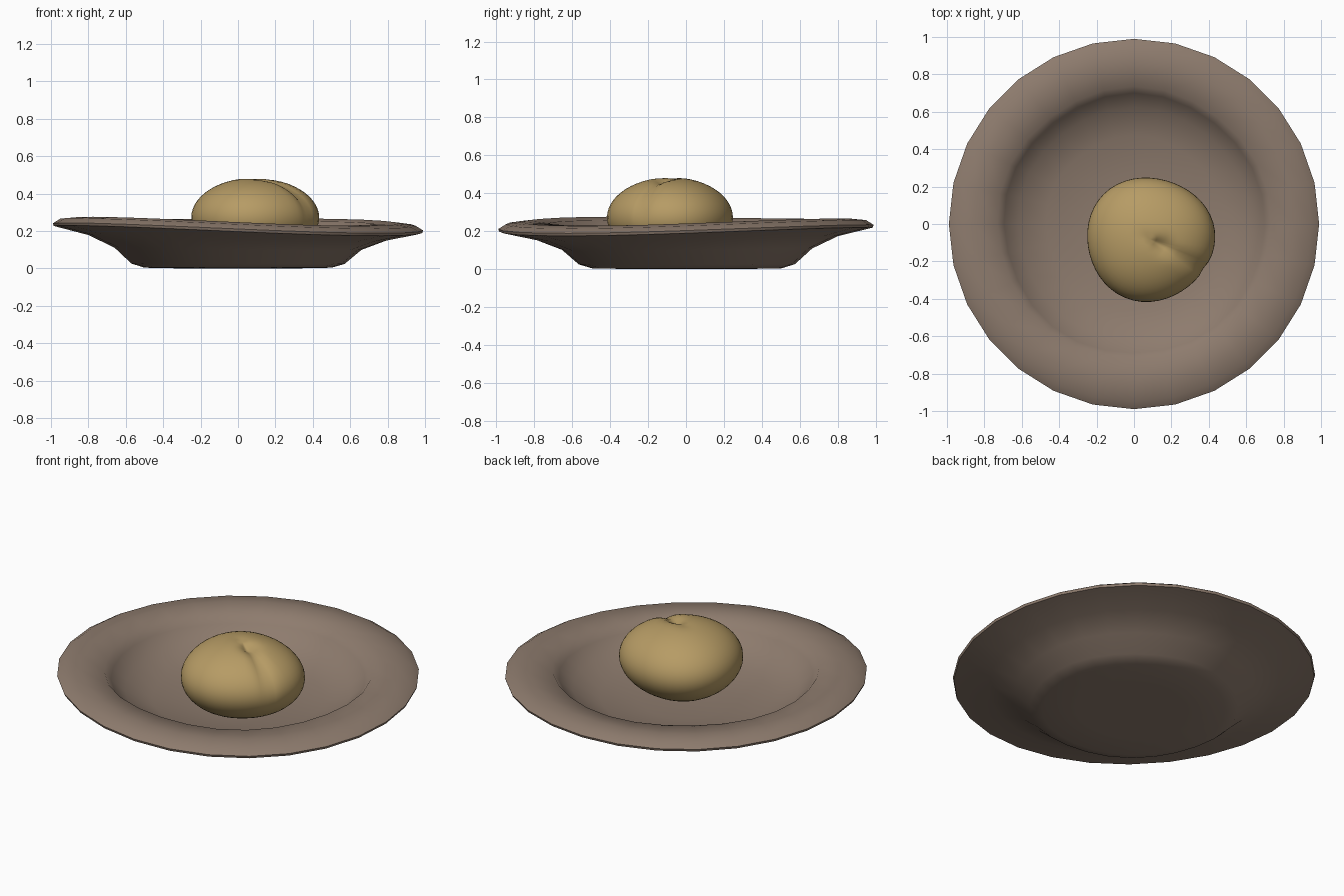
import bpy, bmesh, math
from mathutils import Vector

if "Cube" in bpy.data.objects:
    bpy.data.objects.remove(bpy.data.objects["Cube"], do_unlink=True)


def material(name, rgb):
    m = bpy.data.materials.new(name)
    m.use_nodes = True
    m.diffuse_color = (*rgb, 1)
    m.node_tree.nodes["Principled BSDF"].inputs["Base Color"].default_value = (*rgb, 1)
    return m


def finish(bm, name, mat, angle):
    bmesh.ops.recalc_face_normals(bm, faces=bm.faces)
    mesh = bpy.data.meshes.new(name)
    bm.to_mesh(mesh)
    bm.free()
    mesh.materials.append(mat)
    obj = bpy.data.objects.new(name, mesh)
    bpy.context.collection.objects.link(obj)
    bpy.ops.object.select_all(action="DESELECT")
    obj.select_set(True)
    bpy.context.view_layer.objects.active = obj
    bpy.ops.object.shade_smooth_by_angle(angle=math.radians(angle))
    return obj


clay = material("brown clay", (0.27, 0.20, 0.155))
skin = material("golden fruit skin", (0.47, 0.33, 0.13))

# Plate: hand-thrown closed profile (radius, height) from underside to inner floor
PROFILE = [(0.3, 0.0), (0.5, 0.004), (0.57, 0.025), (0.66, 0.105), (0.8, 0.165),
           (0.985, 0.208), (0.99, 0.222), (0.95, 0.247), (0.86, 0.257), (0.73, 0.247),
           (0.695, 0.205), (0.62, 0.14), (0.47, 0.09), (0.25, 0.068)]
SIDES = 28


def rim_wobble(a):
    # The rim rises on one side and sags on the other
    return 0.022 * math.cos(a - math.radians(150)) + 0.012 * math.cos(2 * a - math.pi / 2)


bm = bmesh.new()
rings = []
for r, z in PROFILE:
    lift = min(1, max(0, (r - 0.55) / 0.35))
    ring = []
    for i in range(SIDES):
        a = math.tau * i / SIDES
        rr = r * (1 + 0.008 * math.sin(5 * a) * (r < 0.8))
        ring.append(bm.verts.new((rr * math.cos(a), rr * math.sin(a), z + lift * rim_wobble(a))))
    rings.append(ring)
for lower, upper in zip(rings, rings[1:]):
    for i in range(SIDES):
        j = (i + 1) % SIDES
        bm.faces.new((lower[i], lower[j], upper[j], upper[i]))
for ring, z in ((rings[0], 0.0), (rings[-1], 0.06)):
    centre = bm.verts.new((0, 0, z))
    for i in range(SIDES):
        bm.faces.new((ring[i], ring[(i + 1) % SIDES], centre))
finish(bm, "plate", clay, 50)

# Fruit: squashed ball with a stem dimple and a cleft running down one side
bm = bmesh.new()
bmesh.ops.create_uvsphere(bm, u_segments=48, v_segments=28, radius=1)
cleft = Vector((0.87, -0.5, 0))
across = Vector((0.5, 0.87, 0))
for v in bm.verts:
    p = v.co.copy()
    along, side = p.dot(cleft), p.dot(across)
    fade = min(1, max(0, (along + 0.25) / 0.4)) * min(1, max(0, p.z + 0.35))
    groove = 0.085 * fade * math.exp(-(side / 0.1) ** 2)
    dimple = 0.1 * math.exp(-((along - 0.22) ** 2 + side ** 2) / 0.02) * (p.z > 0)
    lobes = 1 + 0.025 * math.cos(3 * math.atan2(p.y, p.x) - 0.6)
    p *= 1 - groove - dimple
    v.co = (0.085 + 0.342 * p.x * lobes, -0.08 + 0.332 * p.y * lobes, 0.272 + 0.212 * p.z)
finish(bm, "fruit", skin, 60)
